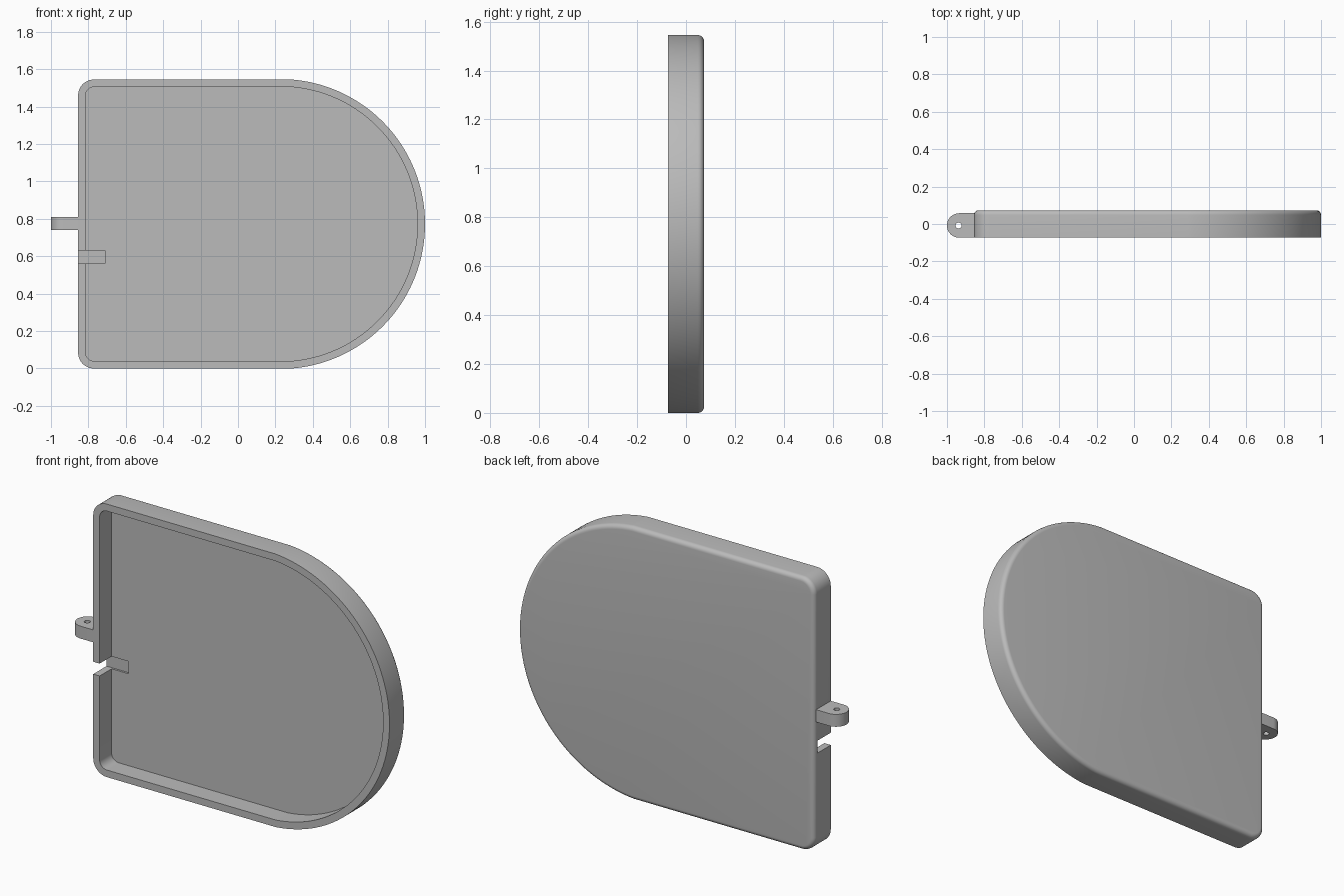
import bpy, bmesh
from math import sin, cos, asin, pi, radians

cube = bpy.data.objects.get("Cube")
if cube:
    bpy.data.objects.remove(cube, do_unlink=True)

grey = bpy.data.materials.new("plain grey")
grey.use_nodes = True
colour = (0.5, 0.5, 0.5, 1)
grey.diffuse_color = colour
grey.node_tree.nodes["Principled BSDF"].inputs["Base Color"].default_value = colour

HALF = 0.7725            # half height, also the centre height
LEFT = -0.855            # straight edge of the tray
FRONT, BACK = -0.0735, 0.0735
WALL, FILLET, CORNER = 0.04, 0.025, 0.085


def make_object(name, bm):
    bmesh.ops.recalc_face_normals(bm, faces=bm.faces)
    mesh = bpy.data.meshes.new(name)
    bm.to_mesh(mesh)
    bm.free()
    mesh.materials.append(grey)
    obj = bpy.data.objects.new(name, mesh)
    bpy.context.collection.objects.link(obj)
    return obj


def loft(name, rings):
    """Skin a list of equal-length rings and cap both ends."""
    bm = bmesh.new()
    loops = [[bm.verts.new(p) for p in ring] for ring in rings]
    n = len(loops[0])
    for a, b in zip(loops, loops[1:]):
        for i in range(n):
            j = (i + 1) % n
            bm.faces.new((a[i], a[j], b[j], b[i]))
    bm.faces.new(loops[0])
    bm.faces.new(loops[-1])
    return make_object(name, bm)


def arc(cx, cy, r, start, end, steps):
    angles = [start + (end - start) * i / steps for i in range(steps + 1)]
    return [(cx + r * cos(a), cy + r * sin(a)) for a in angles]


def outline(inset, y):
    """Rounded-end tray outline, moved inward by inset, at depth y."""
    big = HALF + 0.0025 - inset
    sweep = asin((HALF - inset) / big)
    cx, cz, r = LEFT + CORNER, HALF - CORNER, CORNER - inset
    pts = arc(0.225, 0, big, -sweep, sweep, 72)
    pts += arc(cx, cz, r, pi / 2, pi, 10)
    pts += arc(cx, -cz, r, pi, 1.5 * pi, 10)
    return [(x, y, z + HALF) for x, z in pts]


def cut(target, cutter):
    mod = target.modifiers.new("cut", 'BOOLEAN')
    mod.operation, mod.solver, mod.object = 'DIFFERENCE', 'EXACT', cutter
    bpy.context.view_layer.objects.active = target
    bpy.ops.object.modifier_apply(modifier=mod.name)
    bpy.data.objects.remove(cutter, do_unlink=True)


def prism(name, pts, z0, z1):
    return loft(name, [[(x, y, z) for x, y in pts] for z in (z0, z1)])


# Tray: recessed floor, inner wall, rim, outer wall, filleted back edge
rings = [outline(WALL, BACK - WALL), outline(WALL, FRONT), outline(0, FRONT)]
for i in range(7):
    a = i / 6 * pi / 2
    rings.append(outline(FILLET * (1 - cos(a)), BACK - FILLET + FILLET * sin(a)))
tray = loft("tray", rings)

# Slot through the straight wall, running shallowly into the floor
slot = [(-0.9, -0.1), (-0.71, -0.1), (-0.71, 0.045), (-0.9, 0.045)]
cut(tray, prism("slot_cutter", slot, 0.56, 0.63))

# Hinge lug with a pin hole
R = 0.0655
mid = FRONT + R
lug_shape = arc(-1 + R, mid, R, pi / 2, 1.5 * pi, 24)
lug_shape += [(LEFT + 0.02, FRONT), (LEFT + 0.02, FRONT + 2 * R)]
lug = prism("hinge_lug", lug_shape, 0.74, 0.81)
hole = arc(-0.938, mid, 0.016, 0, 2 * pi, 24)[:-1]
cut(lug, prism("hole_cutter", hole, 0.7, 0.85))

# Smooth the curves, keep the edges sharp
for obj in (tray, lug):
    bpy.ops.object.select_all(action='DESELECT')
    obj.select_set(True)
    bpy.context.view_layer.objects.active = obj
    bpy.ops.object.shade_smooth_by_angle(angle=radians(30))
